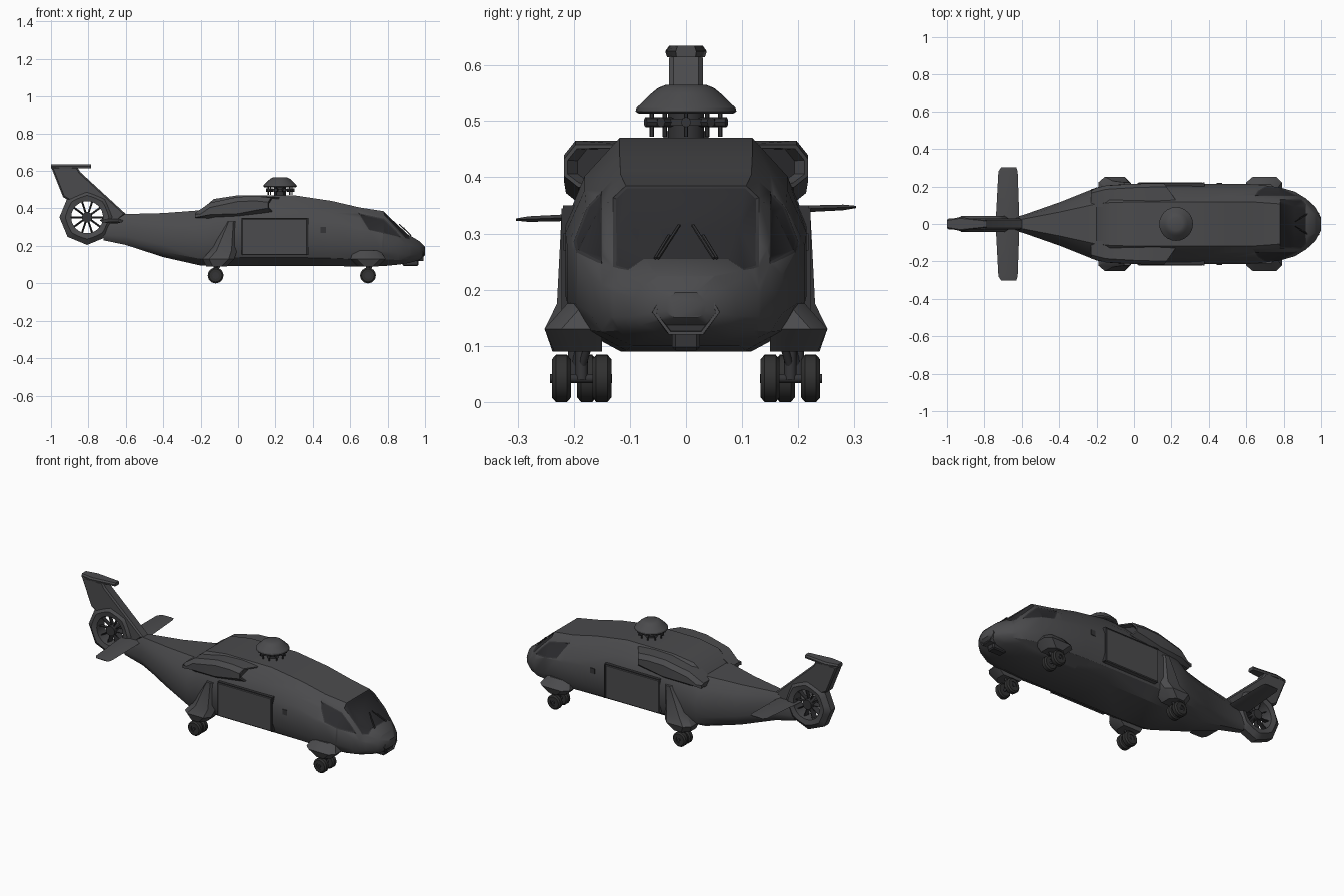
import bpy, bmesh, math
from mathutils import Vector, Matrix

if "Cube" in bpy.data.objects:
    bpy.data.objects.remove(bpy.data.objects["Cube"])


def material(name, rgb):
    m = bpy.data.materials.new(name)
    m.use_nodes = True
    m.diffuse_color = (*rgb, 1)
    b = m.node_tree.nodes["Principled BSDF"]
    b.inputs["Base Color"].default_value = (*rgb, 1)
    b.inputs["Roughness"].default_value = 0.7
    return m


MATS = [material("hull grey", (0.07, 0.07, 0.074)),
        material("dark glass", (0.025, 0.025, 0.028)),
        material("dark trim", (0.035, 0.035, 0.038)),
        material("tyre rubber", (0.03, 0.03, 0.03))]
HULL, GLASS, TRIM, RUBBER = range(4)


def finish(name, bm, mat=None, mirror=False, angle=35):
    """Turn a bmesh into a named, shaded object."""
    bmesh.ops.recalc_face_normals(bm, faces=bm.faces[:])
    if mat is not None:
        for f in bm.faces:
            f.material_index = mat
    me = bpy.data.meshes.new(name)
    bm.to_mesh(me)
    bm.free()
    for m in MATS:
        me.materials.append(m)
    me.shade_smooth()
    me.set_sharp_from_angle(angle=math.radians(angle))
    ob = bpy.data.objects.new(name, me)
    bpy.context.collection.objects.link(ob)
    if mirror:
        ob.modifiers.new("Mirror", 'MIRROR').use_axis = (False, True, False)
    return ob


def loft(rings, closed=False):
    """Skin a list of equal-length point rings; returns bmesh and end caps."""
    bm = bmesh.new()
    vs = [[bm.verts.new(p) for p in r] for r in rings]
    n = len(vs[0])
    pairs = list(zip(vs, vs[1:])) + ([(vs[-1], vs[0])] if closed else [])
    for a, b in pairs:
        for i in range(n):
            j = (i + 1) % n
            bm.faces.new((a[i], a[j], b[j], b[i]))
    caps = [] if closed else [bm.faces.new(vs[0]), bm.faces.new(vs[-1])]
    bmesh.ops.recalc_face_normals(bm, faces=bm.faces[:])
    return bm, caps


def sink(bm, face, thickness, depth, mat):
    """Recess a face and colour its floor."""
    bmesh.ops.inset_region(bm, faces=[face], thickness=thickness)
    bmesh.ops.inset_region(bm, faces=[face], thickness=0.001, depth=-depth)
    face.material_index = mat


def add_box(bm, lo, hi, rot=None):
    lo, hi = Vector(lo), Vector(hi)
    m = Matrix.Translation((lo + hi) / 2) @ Matrix.Diagonal((*(hi - lo), 1))
    bmesh.ops.create_cube(bm, size=1, matrix=(rot or Matrix()) @ m)


def box(name, lo, hi, mat, mirror=False, bevel=0.0):
    bm = bmesh.new()
    add_box(bm, lo, hi)
    if bevel:
        bmesh.ops.bevel(bm, geom=bm.edges[:], offset=bevel, segments=1, affect='EDGES')
    return finish(name, bm, mat, mirror)


def add_rod(bm, a, b, r, r2=None, sides=12):
    a, b = Vector(a), Vector(b)
    m = Matrix.Translation((a + b) / 2) @ (b - a).to_track_quat('Z', 'Y').to_matrix().to_4x4()
    bmesh.ops.create_cone(bm, cap_ends=True, segments=sides, radius1=r,
                          radius2=r if r2 is None else r2, depth=(b - a).length, matrix=m)


# Fuselage: stations of x, bottom, top, half width
stations = [(-.72, .23, .34, .03), (-.60, .205, .37, .045), (-.40, .14, .375, .115),
            (-.2, .095, .39, .195), (-.13, .093, .45, .207), (0, .093, .47, .215),
            (.3, .093, .47, .215), (.5, .092, .44, .215), (.65, .09, .405, .212),
            (.78, .092, .385, .195), (.86, .10, .31, .172), (.92, .11, .255, .135),
            (.97, .125, .225, .09), (1.0, .15, .195, .035)]
half = [(.55, 0), (.88, .12), (1, .28), (1, .6), (.84, .82), (.55, 1)]
section = half + [(-y, z) for y, z in reversed(half)]
bm, _ = loft([[(x, fy * w, zb + fz * (zt - zb)) for fy, fz in section]
              for x, zb, zt, w in stations])

# Cockpit glazing: slice along the window borders, then sink the panes
rear_n, sill_n, corner = Vector((.115, 0, .07)), Vector((.227, 0, 1)), Vector((.70, 0, .285))
cuts = [(corner, rear_n), (corner, sill_n)]
cuts += [((0, s * y, 0), (0, 1, 0)) for s in (-1, 1) for y in (.13, .15)]
for co, no in cuts:
    front = [f for f in bm.faces if f.calc_center_median().x > .55]
    geom = {g for f in front for g in (f, *f.edges, *f.verts)}
    bmesh.ops.bisect_plane(bm, geom=list(geom), plane_co=co, plane_no=no)


def is_glass(f):
    c = f.calc_center_median()
    if (c - corner).dot(rear_n) < 0 or (c - corner).dot(sill_n) < 0 or c.x > .925:
        return False
    if c.x < .78:
        return abs(c.y) > .15 and f.normal.z < .9
    return not .13 < abs(c.y) < .15


bm.normal_update()
panes = [f for f in bm.faces if is_glass(f)]
rim = bmesh.ops.inset_region(bm, faces=panes, thickness=.005, depth=-.003)["faces"]
for f in panes:
    f.material_index = GLASS
for f in rim:
    f.material_index = TRIM
finish("fuselage", bm, angle=32)

# Windscreen wipers
bm = bmesh.new()
add_rod(bm, (.925, .05, .256), (.862, .012, .315), .003, sides=6)
add_rod(bm, (.925, .055, .256), (.885, .03, .297), .003, sides=6)
finish("wipers", bm, TRIM, True)

# Nose sensor housing and belly turret
bm, caps = loft([[(x, y * s, z) for y, z in
                  ((-.03, .12), (.03, .12), (.06, .16), (.045, .186), (-.045, .186), (-.06, .16))]
                 for x, s in ((.90, 1.1), (.992, 1))])
sink(bm, caps[1], .006, .008, TRIM)
finish("nose_sensor", bm)
box("sensor_turret", (.88, -.025, .092), (.965, .025, .13), TRIM, bevel=.006)

# Engine nacelles with slanted intakes
rings = []
for x, z0, z1, yo, slant in ((-.23, .35, .375, .185, 0), (-.15, .347, .43, .205, 0),
                             (0, .352, .462, .214, 0), (.12, .37, .465, .217, .2),
                             (.25, .382, .458, .217, .7)):
    pts = ((.10, z0), (yo - .025, z0), (yo, z0 + .02), (yo, z1 - .025), (yo - .02, z1), (.09, z1))
    rings.append([(x - slant * (y - .09), y, z) for y, z in pts])
bm, caps = loft(rings)
sink(bm, caps[1], .008, .03, TRIM)
finish("engine_nacelle", bm, None, True)

# Sliding doors with seams, and small side hatches
box("sliding_door", (.02, .17, .15), (.37, .221, .345), HULL, True, .004)
box("door_front_seam", (.37, .17, .15), (.376, .222, .345), TRIM, True)
box("door_top_seam", (.02, .17, .345), (.376, .219, .35), TRIM, True)
box("side_hatch", (.44, .21, .27), (.47, .218, .30), TRIM, True)

# Landing gear fairings: height, rear x, front x, outer y
fairings = {"rear": [(.09, -.17, -.06, .238), (.13, -.19, -.02, .252),
                     (.175, -.15, -.005, .23), (.33, -.06, .005, .222)],
            "front": [(.09, .64, .75, .235), (.13, .60, .79, .252), (.175, .62, .76, .212)]}
for end, levels in fairings.items():
    rings = [[(a, .15, z), (a, yo - .03, z), (a + .035, yo, z) if b - a > .07 else (a + .01, yo, z),
              (b - .03, yo, z), (b, yo - .03, z), (b, .15, z)] for z, a, b, yo in levels]
    bm, _ = loft(rings)
    finish(end + "_gear_fairing", bm, HULL, True)

# Wheels, axles and struts
for end, x, ys in (("rear", -.12, (.177, .222)), ("front", .695, (.15, .222))):
    bm = bmesh.new()
    for y in ys:
        prof = ((-.017, .018), (-.017, .034), (-.010, .042), (.010, .042), (.017, .034), (.017, .018))
        wheel, _ = loft([[(x + r * math.cos(t), y + dy, .042 + r * math.sin(t)) for dy, r in prof]
                         for t in [math.tau * k / 24 for k in range(24)]], True)
        tmp = bpy.data.meshes.new("wheel_part")
        wheel.to_mesh(tmp)
        wheel.free()
        bm.from_mesh(tmp)
        bpy.data.meshes.remove(tmp)
    finish(end + "_tyres", bm, RUBBER, True)
    bm = bmesh.new()
    mid = sum(ys) / 2
    for y in ys:
        add_rod(bm, (x, y - .013, .042), (x, y + .013, .042), .02, sides=16)
    add_rod(bm, (x, ys[0] - .018, .042), (x, ys[1] + .02, .042), .008)
    add_rod(bm, (x, mid, .04), (x, mid, .13), .011)
    add_rod(bm, (x, mid, .06), (x + .04, mid - .02, .13), .007)
    finish(end + "_gear_strut", bm, TRIM, True)

# Ducted tail: eight-sided shroud around a round opening
DX, DZ, R = -.807, .353, .085


def duct_ring(t):
    octagon = .148 * math.cos(math.pi / 8) / math.cos(t % (math.pi / 4) - math.pi / 8)
    prof = ((octagon, -.02), ((octagon + R) / 2, -.042), (R, -.036),
            (R, .036), ((octagon + R) / 2, .042), (octagon, .02))
    return [(DX + r * math.cos(t), y, DZ + r * math.sin(t)) for r, y in prof]


bm, _ = loft([duct_ring(math.tau * k / 32) for k in range(32)], True)
finish("tail_duct", bm, HULL)

# Tail fan
bm = bmesh.new()
add_rod(bm, (DX, -.032, DZ), (DX, .032, DZ), .028, sides=20)
for k in range(10):
    rot = (Matrix.Translation((DX, 0, DZ)) @ Matrix.Rotation(math.tau * k / 10, 4, 'Y')
           @ Matrix.Rotation(math.radians(12), 4, 'X'))
    add_box(bm, (.02, -.016, -.002), (R + .002, .016, .002), rot)
finish("tail_fan", bm, TRIM)

# Swept tail fin with a small cap
fin = [(-.935, .46), (-1, .622), (-.86, .622), (-.845, .595), (-.60, .37), (-.66, .32),
       (-.715, .36), (-.74, .417), (-.807, .446), (-.90, .44)]
bm, caps = loft([[(x, y, z) for x, z in fin] for y in (-.03, .03)])
rim_edges = [e for c in caps for e in c.edges]
bmesh.ops.bevel(bm, geom=rim_edges, offset=.008, segments=1, affect='EDGES')
finish("tail_fin", bm, HULL)
bm, _ = loft([[(-1, -w * .6, z), (-.93, -w, z), (-.785, -w * .5, z),
               (-.785, w * .5, z), (-.93, w, z), (-1, w * .6, z)]
              for z, w in ((.615, .034), (.625, .037), (.635, .03))])
finish("fin_cap", bm, HULL)

# Horizontal stabilizer, slightly tilted
rings = []
for y, a, b, t in ((-.303, -.71, -.63, .002), (-.28, -.725, -.622, .005), (0, -.74, -.612, .009),
                   (.28, -.725, -.622, .005), (.303, -.71, -.63, .002)):
    z = .336 + .037 * y
    rings.append([(a, y, z), (a + .04, y, z - t), (b - .02, y, z - t),
                  (b, y, z), (b - .02, y, z + t), (a + .04, y, z + t)])
bm, _ = loft(rings)
finish("stabilizer", bm, HULL)

# Rotor mast, linkage and hub cover
HX = .225
bm = bmesh.new()
add_rod(bm, (HX, 0, .46), (HX, 0, .52), .032, sides=20)
add_rod(bm, (HX, 0, .492), (HX, 0, .504), .058, sides=20)
for k in range(10):
    c, s = math.cos(math.tau * k / 10), math.sin(math.tau * k / 10)
    add_rod(bm, (HX + .064 * c, .064 * s, .472), (HX + .064 * c, .064 * s, .515), .004, sides=6)
    add_rod(bm, (HX + .045 * c, .045 * s, .498), (HX + .076 * c, .076 * s, .498), .009, sides=8)
finish("rotor_linkage", bm, TRIM)
bm, _ = loft([[(HX + r * math.cos(t), r * math.sin(t), z)
               for t in [math.tau * k / 24 for k in range(24)]]
              for z, r in ((.513, .084), (.517, .09), (.525, .088), (.55, .062), (.56, .05), (.566, .035))])
finish("rotor_hub_cover", bm, HULL, angle=25)
